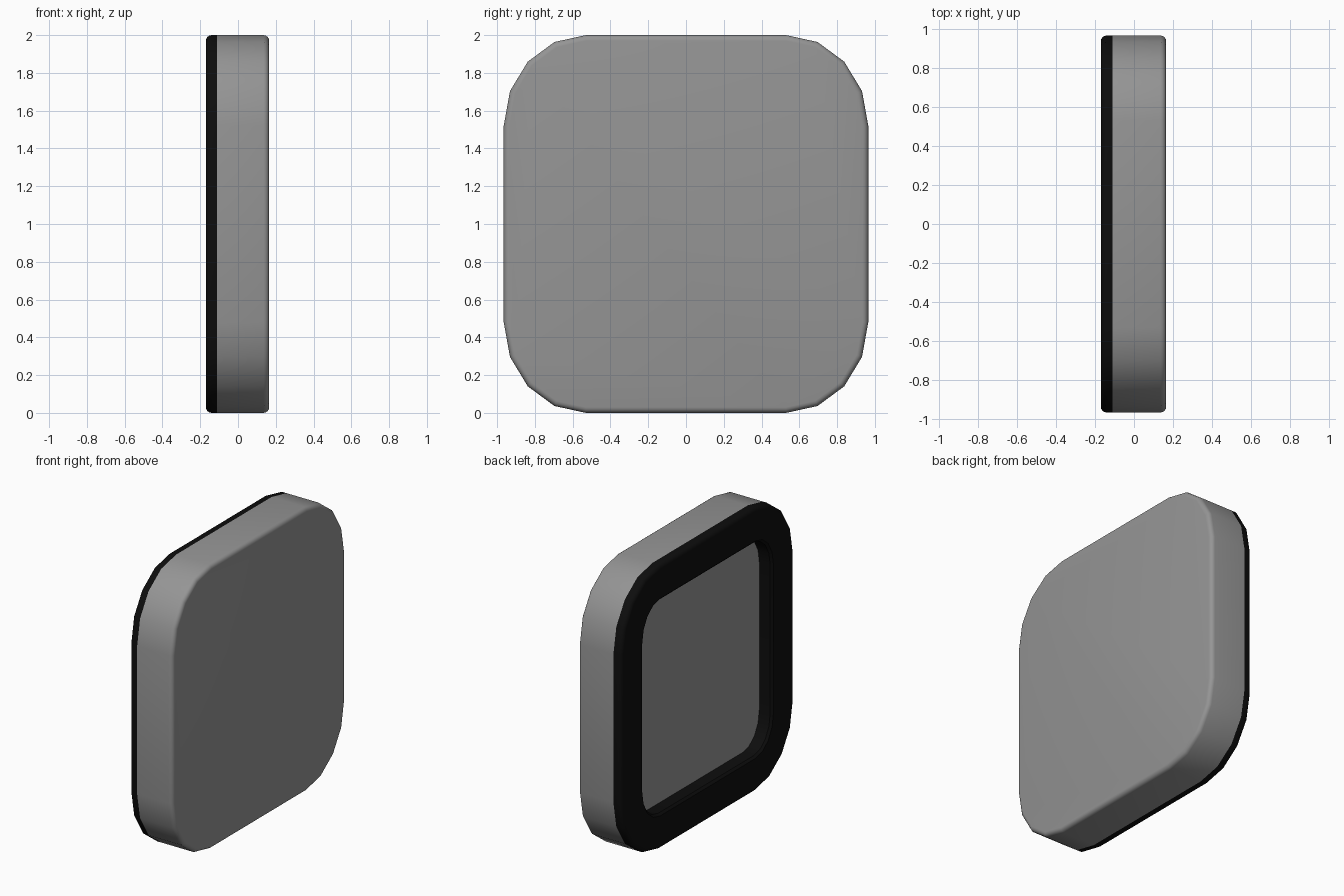
import bpy, bmesh
from math import sin, cos, pi, radians

if "Cube" in bpy.data.objects:
    bpy.data.objects.remove(bpy.data.objects["Cube"])

CY, CZ = 0.53, 0.52      # corner arc centres, measured from the middle
RY, RZ = 0.435, 0.48     # corner arc radii
SEG = 4                  # segments per corner


def outline(x, inset):
    """Rounded rectangle in the YZ plane, offset inward by inset."""
    pts = []
    for q, (sy, sz) in enumerate([(1, 1), (-1, 1), (-1, -1), (1, -1)]):
        for i in range(SEG + 1):
            a = (q + i / SEG) * pi / 2
            pts.append((x, sy * CY + (RY - inset) * cos(a),
                        1 + sz * CZ + (RZ - inset) * sin(a)))
    return pts


def edge_round(x, inset, r, start, end, steps=4):
    """Quarter-round profile points (x, inset) about a centre."""
    return [(x + r * cos(start + (end - start) * i / steps),
             inset + r * sin(start + (end - start) * i / steps))
            for i in range(steps + 1)]


def loft(name, profile, cap=False, color=None):
    bm = bmesh.new()
    rings = [[bm.verts.new(p) for p in outline(x, d)] for x, d in profile]
    for a, b in zip(rings, rings[1:]):
        for i in range(len(a)):
            j = (i + 1) % len(a)
            bm.faces.new((a[i], a[j], b[j], b[i]))
    if cap:
        bm.faces.new(rings[-1])
    me = bpy.data.meshes.new(name)
    bm.to_mesh(me)
    bm.free()
    ob = bpy.data.objects.new(name, me)
    bpy.context.collection.objects.link(ob)
    if color:
        mat = bpy.data.materials.new(name + "_colour")
        mat.diffuse_color = color
        mat.use_nodes = True
        mat.node_tree.nodes["Principled BSDF"].inputs["Base Color"].default_value = mat.diffuse_color
        me.materials.append(mat)
    bpy.ops.object.select_all(action='DESELECT')
    ob.select_set(True)
    bpy.context.view_layer.objects.active = ob
    bpy.ops.object.shade_smooth_by_angle(angle=radians(35))
    return ob


GREY = (0.3, 0.3, 0.3, 1)
BLACK = (0.004, 0.004, 0.004, 1)

# Grey back shell with a softened rear edge
loft("back_shell", [(-0.11, 0)] + edge_round(0.135, 0.03, 0.03, -pi / 2, 0),
     cap=True, color=GREY)

# Black rim: outer side, rounded front edge, flat front, recess wall
loft("front_rim", [(-0.11, 0)] + edge_round(-0.14, 0.03, 0.03, -pi / 2, -pi)
     + [(-0.17, 0.235), (-0.155, 0.25), (-0.07, 0.25)], color=BLACK)

# Recessed screen panel, facing -x
screen = loft("screen", [(-0.07, 0.25)], cap=True, color=GREY)
screen.data.flip_normals()
